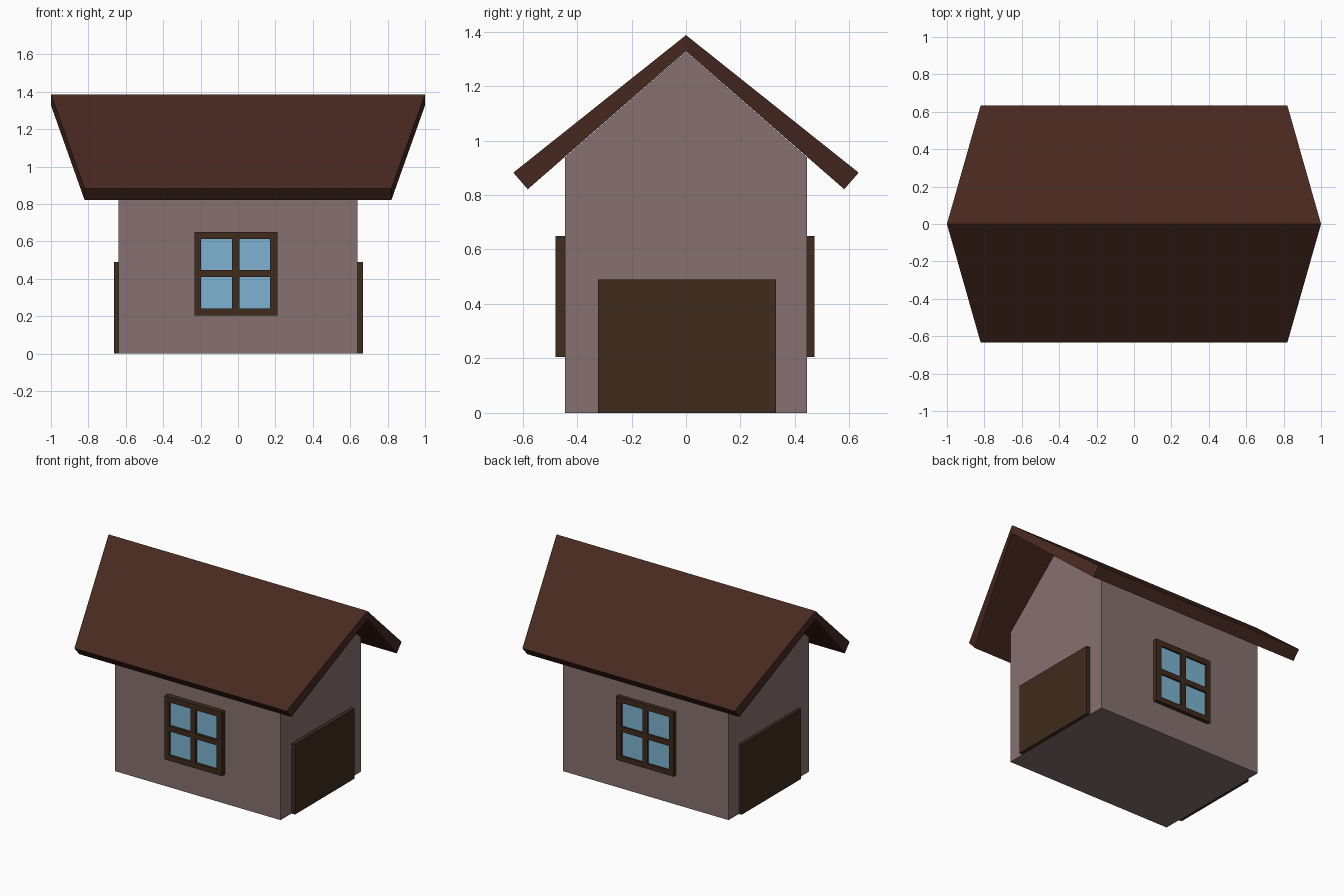
import bpy, bmesh

if "Cube" in bpy.data.objects:
    bpy.data.objects.remove(bpy.data.objects["Cube"])


def material(name, rgb):
    m = bpy.data.materials.new(name)
    m.diffuse_color = (*rgb, 1)
    m.use_nodes = True
    m.node_tree.nodes["Principled BSDF"].inputs["Base Color"].default_value = m.diffuse_color
    return m


WALL = material("wall", (0.24, 0.165, 0.16))
ROOF = material("roof", (0.065, 0.022, 0.014))
WOOD = material("wood", (0.05, 0.024, 0.012))
GLASS = material("glass", (0.21, 0.45, 0.64))


def finish(name, bm, mat):
    bmesh.ops.remove_doubles(bm, verts=bm.verts, dist=1e-5)
    bmesh.ops.recalc_face_normals(bm, faces=bm.faces)
    me = bpy.data.meshes.new(name)
    bm.to_mesh(me)
    bm.free()
    me.materials.append(mat)
    ob = bpy.data.objects.new(name, me)
    bpy.context.collection.objects.link(ob)
    return ob


def prism(name, profile, half_length, mat):
    """Loft a (y, z) profile along x; half_length(y) gives the end position."""
    bm = bmesh.new()
    ends = [[bm.verts.new((s * half_length(y), y, z)) for y, z in profile] for s in (-1, 1)]
    n = len(profile)
    for end in ends:
        bm.faces.new(end)
    for i in range(n):
        j = (i + 1) % n
        bm.faces.new((ends[0][i], ends[0][j], ends[1][j], ends[1][i]))
    return finish(name, bm, mat)


def box(name, lo, hi, mat):
    bm = bmesh.new()
    bmesh.ops.create_cube(bm, size=1)
    for v in bm.verts:
        v.co = [(a + b) / 2 + c * (b - a) for a, b, c in zip(lo, hi, v.co)]
    return finish(name, bm, mat)


# House body with gable ends
prism("walls", [(-0.444, 0), (0.444, 0), (0.444, 0.938), (0, 1.326), (-0.444, 0.938)],
      lambda y: 0.64, WALL)

# Two roof slabs; ends flare from the eave out to the ridge
EAVE_Y = 0.634
for side, s in (("front", -1), ("back", 1)):
    prism(side + "_roof", [(0, 1.387), (s * EAVE_Y, 0.882), (s * 0.581, 0.821), (0, 1.328)],
          lambda y: 1 - 0.18 * min(1, abs(y) / 0.581), ROOF)

# Doors on both gable ends
box("right_door", (0.63, -0.324, 0), (0.667, 0.331, 0.489), WOOD)
box("left_door", (-0.662, -0.324, 0), (-0.63, 0.331, 0.489), WOOD)

# Windows: one-piece four-light frame with recessed glass
XS = (-0.233, -0.198, -0.031, 0.008, 0.171, 0.211)
ZS = (0.205, 0.241, 0.41, 0.447, 0.612, 0.65)


def window(side, wall_y, front_y):
    bm = bmesh.new()
    for i in range(5):
        for k in range(5):
            if i % 2 and k % 2:
                continue
            bm.faces.new([bm.verts.new((XS[a], wall_y, ZS[b])) for a, b in
                          ((i, k), (i + 1, k), (i + 1, k + 1), (i, k + 1))])
    bmesh.ops.remove_doubles(bm, verts=bm.verts, dist=1e-5)
    out = bmesh.ops.extrude_face_region(bm, geom=bm.faces[:], use_keep_orig=True)
    for v in out["geom"]:
        if isinstance(v, bmesh.types.BMVert):
            v.co.y = front_y
    finish(side + "_window_frame", bm, WOOD)
    glass_y = wall_y + 0.55 * (front_y - wall_y)
    lo, hi = sorted((wall_y, glass_y))
    for i in (1, 3):
        for k in (1, 3):
            box(side + "_window_pane", (XS[i], lo, ZS[k]), (XS[i + 1], hi, ZS[k + 1]), GLASS)


window("front", -0.444, -0.479)
window("back", 0.444, 0.471)
